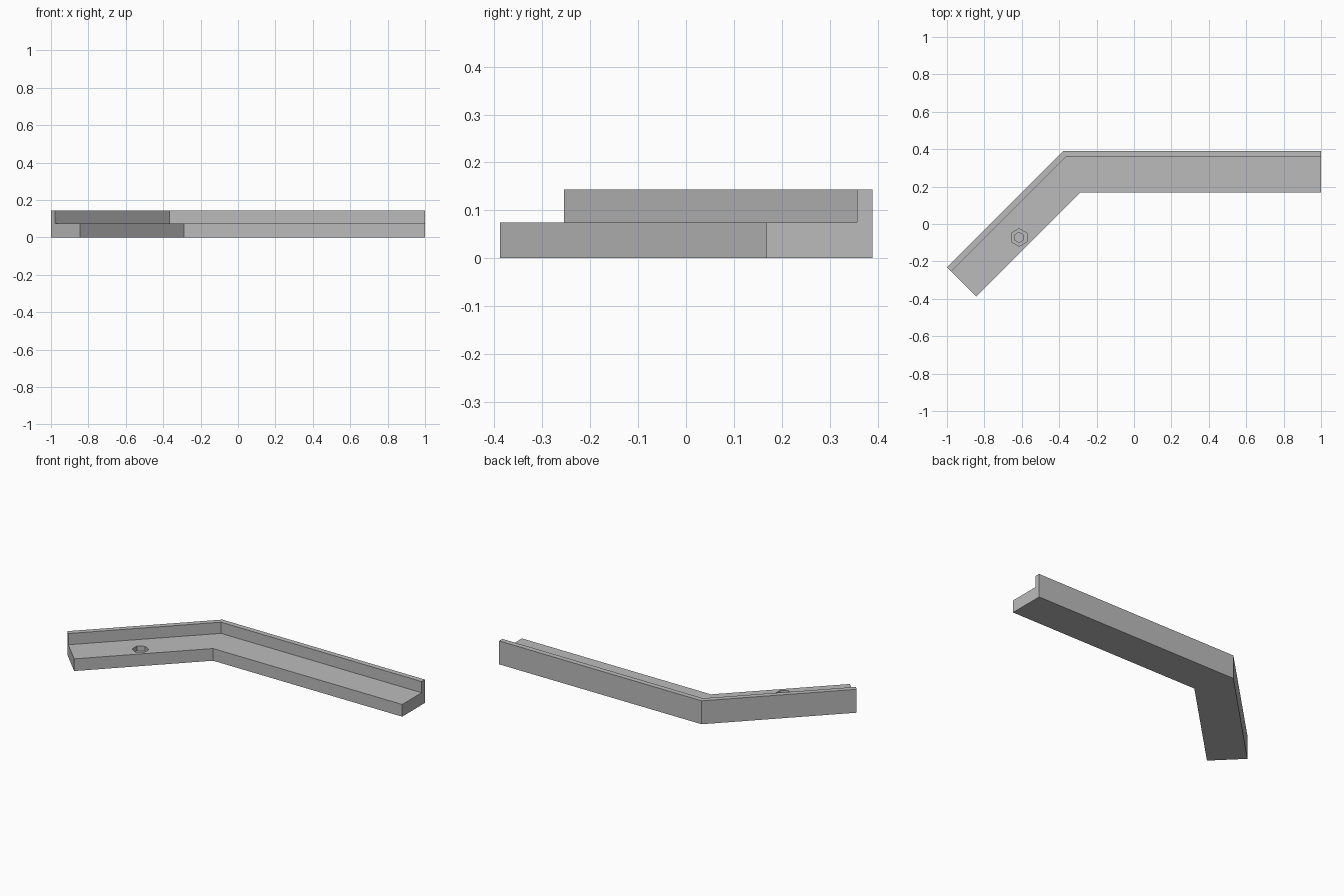
import bpy
import bmesh
import math
from mathutils import Vector

cube = bpy.data.objects.get("Cube")
if cube:
    bpy.data.objects.remove(cube)

# Single grey finish
grey = bpy.data.materials.new("grey")
grey.use_nodes = True
colour = (0.5, 0.5, 0.5, 1)
grey.diffuse_color = colour
grey.node_tree.nodes["Principled BSDF"].inputs["Base Color"].default_value = colour

WIDTH, WALL = 0.221, 0.032
FLOOR, HEIGHT = 0.075, 0.144


def add_object(name, bm):
    bmesh.ops.recalc_face_normals(bm, faces=bm.faces)
    mesh = bpy.data.meshes.new(name)
    bm.to_mesh(mesh)
    bm.free()
    mesh.materials.append(grey)
    obj = bpy.data.objects.new(name, mesh)
    bpy.context.collection.objects.link(obj)
    return obj


# Bent rail: an L section swept along the outer edge with a mitred corner
section = [(0, 0), (WIDTH, 0), (WIDTH, FLOOR), (WALL, FLOOR), (WALL, HEIGHT), (0, HEIGHT)]
diagonal = math.sqrt(0.5)
stations = [  # outer edge point, inward direction
    ((-1, -0.232), (diagonal, -diagonal)),
    ((-0.379, 0.389), (math.tan(math.pi / 8), -1)),
    ((1, 0.389), (0, -1)),
]
bm = bmesh.new()
rings = [[bm.verts.new((p[0] + d[0] * s, p[1] + d[1] * s, z)) for s, z in section]
         for p, d in stations]
for a, b in zip(rings, rings[1:]):
    for i in range(len(section)):
        j = (i + 1) % len(section)
        bm.faces.new((a[i], a[j], b[j], b[i]))
bm.faces.new(rings[0])
bm.faces.new(rings[-1])
rail = add_object("bent_rail", bm)


# Stepped blind hexagonal hole in the short arm
def cut_hexagon(name, radius, bottom):
    bm = bmesh.new()
    bmesh.ops.create_cone(bm, cap_ends=True, segments=6, radius1=radius,
                          radius2=radius, depth=0.1)
    top = Vector((-0.614, -0.072, bottom + 0.05))
    bmesh.ops.translate(bm, verts=bm.verts, vec=top)
    cutter = add_object(name, bm)
    cutter.hide_render = True
    mod = rail.modifiers.new(name, "BOOLEAN")
    mod.operation = "DIFFERENCE"
    mod.solver = "EXACT"
    mod.object = cutter
    bpy.context.view_layer.objects.active = rail
    bpy.ops.object.modifier_apply(modifier=name)
    bpy.data.objects.remove(cutter)


cut_hexagon("hole_recess", 0.047, 0.045)
cut_hexagon("hole_bore", 0.027, 0.015)
